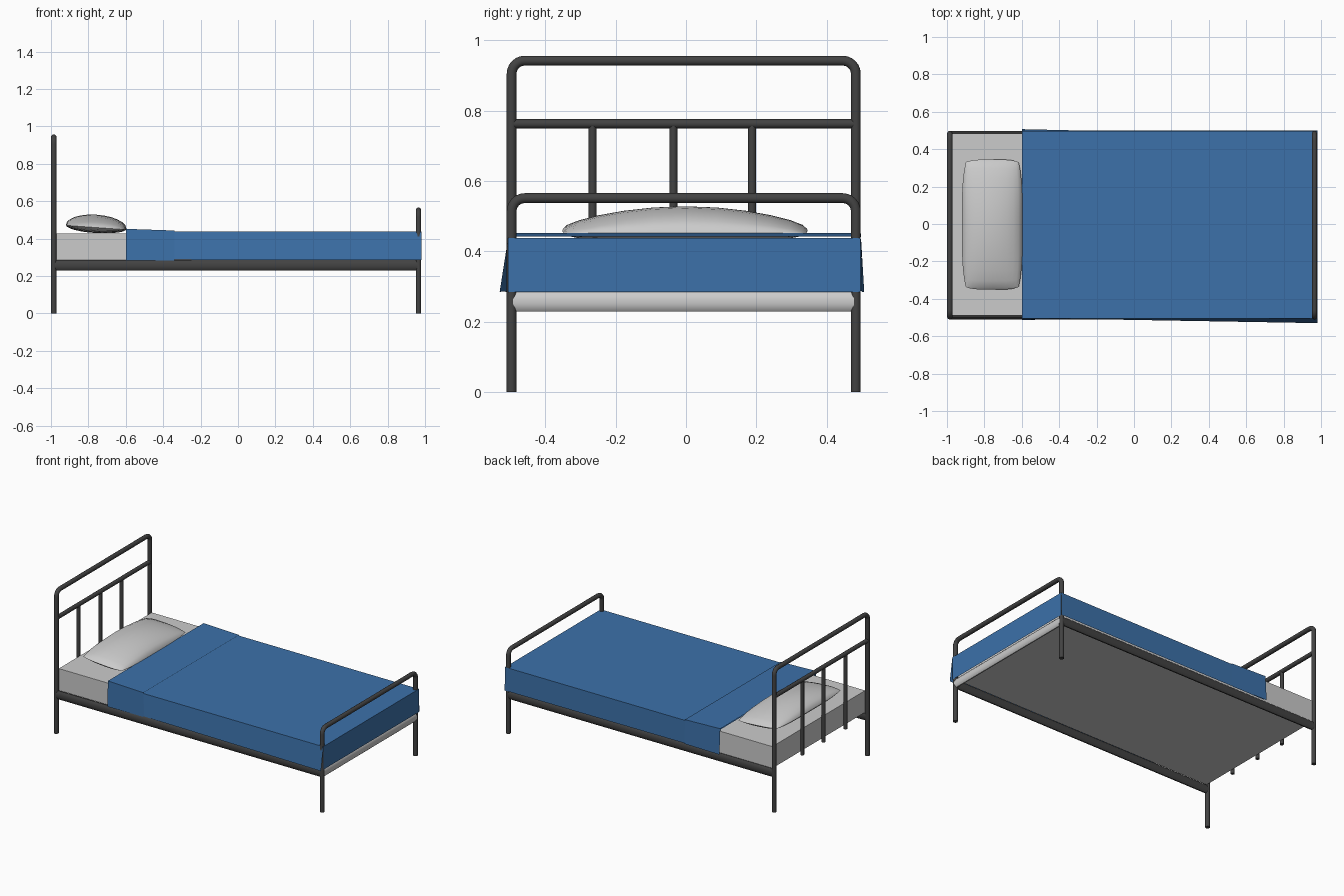
import bpy, bmesh, math
from mathutils import Vector

if "Cube" in bpy.data.objects:
    bpy.data.objects.remove(bpy.data.objects["Cube"])


def material(name, rgb):
    m = bpy.data.materials.new(name)
    m.diffuse_color = (*rgb, 1)
    m.use_nodes = True
    m.node_tree.nodes["Principled BSDF"].inputs["Base Color"].default_value = m.diffuse_color
    return m


DARK = material("dark_metal", (0.055, 0.055, 0.055))
BLUE = material("blue_cloth", (0.045, 0.165, 0.4))


def mesh_object(name, bm, mat=None, smooth=True):
    bmesh.ops.recalc_face_normals(bm, faces=bm.faces)
    me = bpy.data.meshes.new(name)
    bm.to_mesh(me)
    bm.free()
    ob = bpy.data.objects.new(name, me)
    bpy.context.collection.objects.link(ob)
    if mat:
        me.materials.append(mat)
    if smooth:
        bpy.ops.object.select_all(action='DESELECT')
        ob.select_set(True)
        bpy.context.view_layer.objects.active = ob
        bpy.ops.object.shade_smooth_by_angle(angle=math.radians(40))
    return ob


def tube(name, pts, r, mat=DARK, sides=12, rz=None):
    # Sweep a circle (or upright ellipse, half-height rz) along a polyline
    pts = [Vector(p) for p in pts]
    bm = bmesh.new()
    rings = []
    for i, p in enumerate(pts):
        t = (pts[min(i + 1, len(pts) - 1)] - pts[max(i - 1, 0)]).normalized()
        a = Vector((1, 0, 0)) if abs(t.x) < 0.5 else Vector((0, 1, 0))
        b = t.cross(a)
        angs = [2 * math.pi * (k + 0.5) / sides for k in range(sides)]
        rings.append([bm.verts.new(p + r * a * math.cos(q) + (rz or r) * b * math.sin(q)) for q in angs])
    for r0, r1 in zip(rings, rings[1:]):
        for k in range(sides):
            n = (k + 1) % sides
            bm.faces.new((r0[k], r0[n], r1[n], r1[k]))
    bm.faces.new(rings[0])
    bm.faces.new(rings[-1])
    return mesh_object(name, bm, mat)


def box(name, lo, hi, mat=None):
    bm = bmesh.new()
    bmesh.ops.create_cube(bm, size=1)
    for v in bm.verts:
        v.co = [(a + b) / 2 + c * (b - a) for a, b, c in zip(lo, hi, v.co)]
    return mesh_object(name, bm, mat, smooth=False)


YL, YR, R = -0.496, 0.483, 0.0145
XH, XF = -0.985, 0.965


def hoop(name, x, top, bend=0.037):
    # Two legs joined by a top bar with rounded corners
    z = top - R
    steps = [math.pi / 2 * i / 6 for i in range(7)]
    left = [(x, YL + bend * (1 - math.cos(q)), z - bend * (1 - math.sin(q))) for q in steps]
    right = [(x, YL + YR - p[1], p[2]) for p in reversed(left)]
    tube(name, [(x, YL, 0)] + left + right + [(x, YR, 0)], R)


# Metal frame
hoop("headboard_hoop", XH, 0.957)
hoop("footboard_hoop", XF, 0.566)
tube("headboard_crossbar", [(XH, YL, 0.763), (XH, YR, 0.763)], 0.0135)
for i, y in enumerate((-0.266, -0.036, 0.188)):
    tube(f"headboard_slat_{i + 1}", [(XH, y, 0.265), (XH, y, 0.763)], 0.012)
for side, y in (("front", YL), ("back", YR)):
    tube(f"{side}_side_rail", [(XH, y, 0.257), (XF, y, 0.257)], 0.014, rz=0.029)
tube("foot_rail", [(XF, YL, 0.257), (XF, YR, 0.257)], 0.014, None, rz=0.029)

# Mattress
box("mattress", (-0.972, -0.49, 0.284), (0.955, 0.484, 0.428))


def blanket(name, stations):
    # Draped sheet: (x, front hem y, back hem y, top z, hem z)
    bm = bmesh.new()
    rows = []
    for x, yf, yb, zt, zh in stations:
        prof = [(yf, zh), (-0.506, zt), (0.497, zt), (yb, zh)]
        rows.append([bm.verts.new((x, y, z)) for y, z in prof])
    for a, b in zip(rows, rows[1:]):
        for k in range(3):
            bm.faces.new((a[k], a[k + 1], b[k + 1], b[k]))
    if name == "blanket":  # straight end flap hanging over the footboard
        x, _, _, zt, zh = stations[-1]
        low = [bm.verts.new((x, y, zh)) for y in (-0.506, 0.497)]
        bm.faces.new((low[0], low[1], rows[-1][2], rows[-1][1]))
    return mesh_object(name, bm, BLUE, smooth=False)


# Blanket with a folded-back strip near the pillow
blanket("blanket", [(-0.59, -0.506, 0.497, 0.438, 0.287), (-0.34, -0.507, 0.499, 0.438, 0.287),
                    (0.98, -0.53, 0.501, 0.438, 0.285)])
blanket("blanket_fold", [(-0.6, -0.513, 0.507, 0.452, 0.284),
                         (-0.34, -0.509, 0.501, 0.443, 0.284)])


# Pillow: rounded-rectangle seam, domed top, flatter bottom, blunt ends
def pillow(n=12):
    bm = bmesh.new()
    grid = [math.sin(math.pi / 2 * (2 * i / n - 1)) for i in range(n + 1)]
    for sign, height in ((1, 0.065), (-1, 0.034)):
        rows = []
        for u in grid:
            row = []
            for v in grid:
                x = -0.758 + 0.162 * u * (1 - 0.13 * v ** 4)
                y = -0.003 + 0.348 * v * (1 - 0.04 * u ** 4)
                dome = math.sqrt(max(0, 1 - u * u)) * (1 - v ** 16) ** 0.5
                dome *= 1 - 0.75 * v * v if sign > 0 else 1 - 0.5 * v * v
                seam = 0.463 - 0.01 * u - 0.004 * v * v
                row.append(bm.verts.new((x, y, max(0.43, seam + sign * height * dome))))
            rows.append(row)
        for a, b in zip(rows, rows[1:]):
            for k in range(n):
                bm.faces.new((a[k], a[k + 1], b[k + 1], b[k]))
    bmesh.ops.remove_doubles(bm, verts=bm.verts, dist=0.0001)
    return mesh_object("pillow", bm)


pillow()
